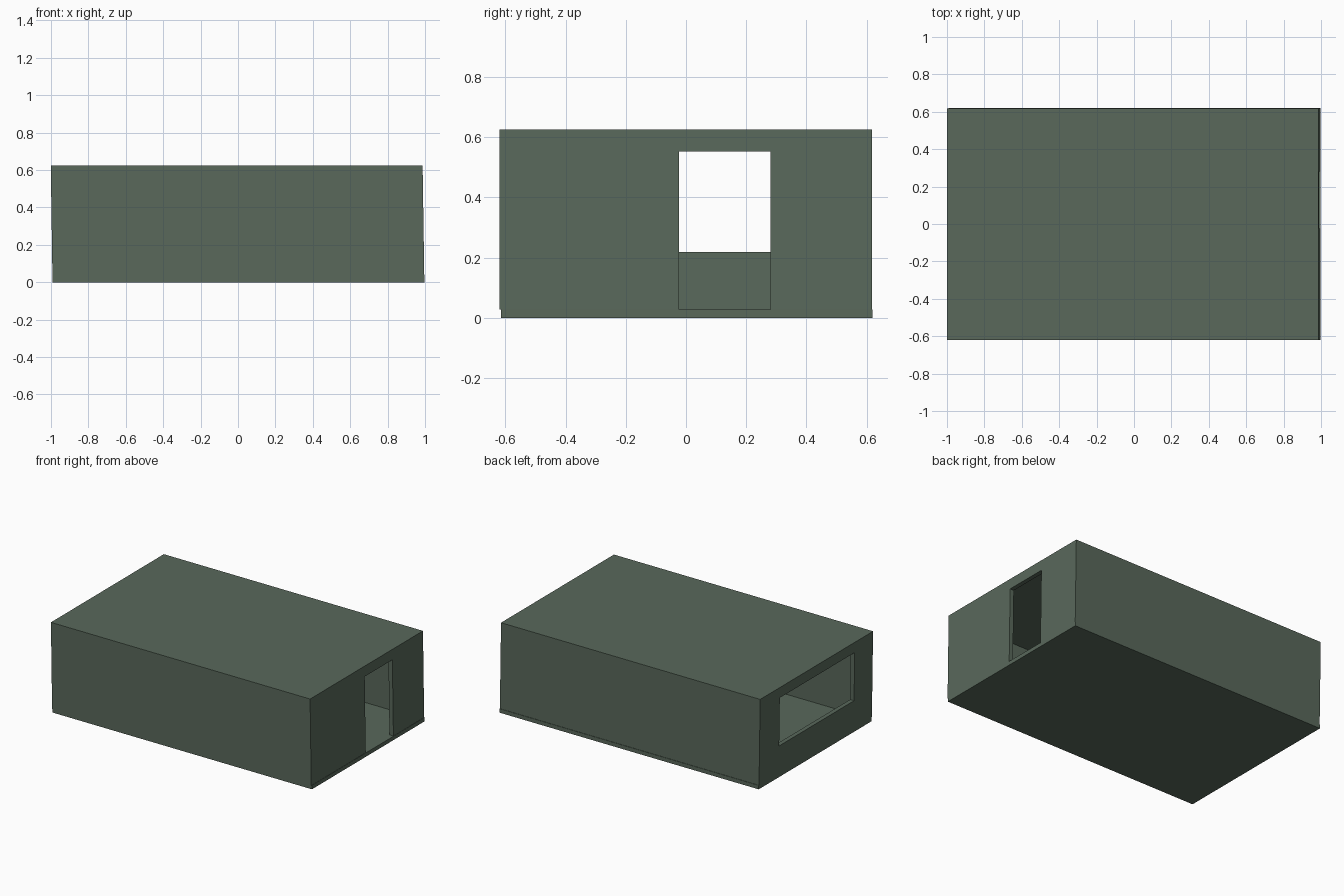
import bpy

if "Cube" in bpy.data.objects:
    bpy.data.objects.remove(bpy.data.objects["Cube"])

T = 0.03          # wall and roof thickness
FLOOR = 0.027     # floor slab height
TOP = 0.625

mat = bpy.data.materials.new("dull_green")
mat.diffuse_color = (0.10, 0.14, 0.105, 1)
mat.use_nodes = True
mat.node_tree.nodes["Principled BSDF"].inputs["Base Color"].default_value = mat.diffuse_color


def box(name, lo, hi):
    bpy.ops.mesh.primitive_cube_add(size=1)
    ob = bpy.context.object
    ob.name = name
    for v in ob.data.vertices:
        v.co = [a + (c + 0.5) * (b - a) for a, b, c in zip(lo, hi, v.co)]
    ob.data.materials.append(mat)
    return ob


def cut(target, lo, hi):
    cutter = box("cutter", lo, hi)
    cutter.hide_render = True
    mod = target.modifiers.new("cut", 'BOOLEAN')
    mod.operation = 'DIFFERENCE'
    mod.solver = 'EXACT'
    mod.object = cutter
    bpy.context.view_layer.objects.active = target
    bpy.ops.object.modifier_apply(modifier=mod.name)
    bpy.data.objects.remove(cutter)


# floor slab
box("floor", (-0.992, -0.615, 0), (0.998, 0.62, FLOOR))

# walls and roof as one shell, open below
X0, X1, Y0, Y1 = -0.992, 0.996, -0.62, 0.617
shell = box("walls_and_roof", (X0, Y0, FLOOR), (X1, Y1, TOP))
cut(shell, (X0 + T, Y0 + T, -0.1), (X1 - T, Y1 - T, TOP - T))

# doorway in the right end, wide window in the left end
cut(shell, (0.8, -0.023, -0.1), (1.2, 0.28, 0.553))
cut(shell, (-1.2, -0.42, 0.218), (-0.8, 0.40, 0.553))

# the shell leans very slightly to the left
for v in shell.data.vertices:
    v.co.x -= 0.009 * (v.co.z - FLOOR) / (TOP - FLOOR)
